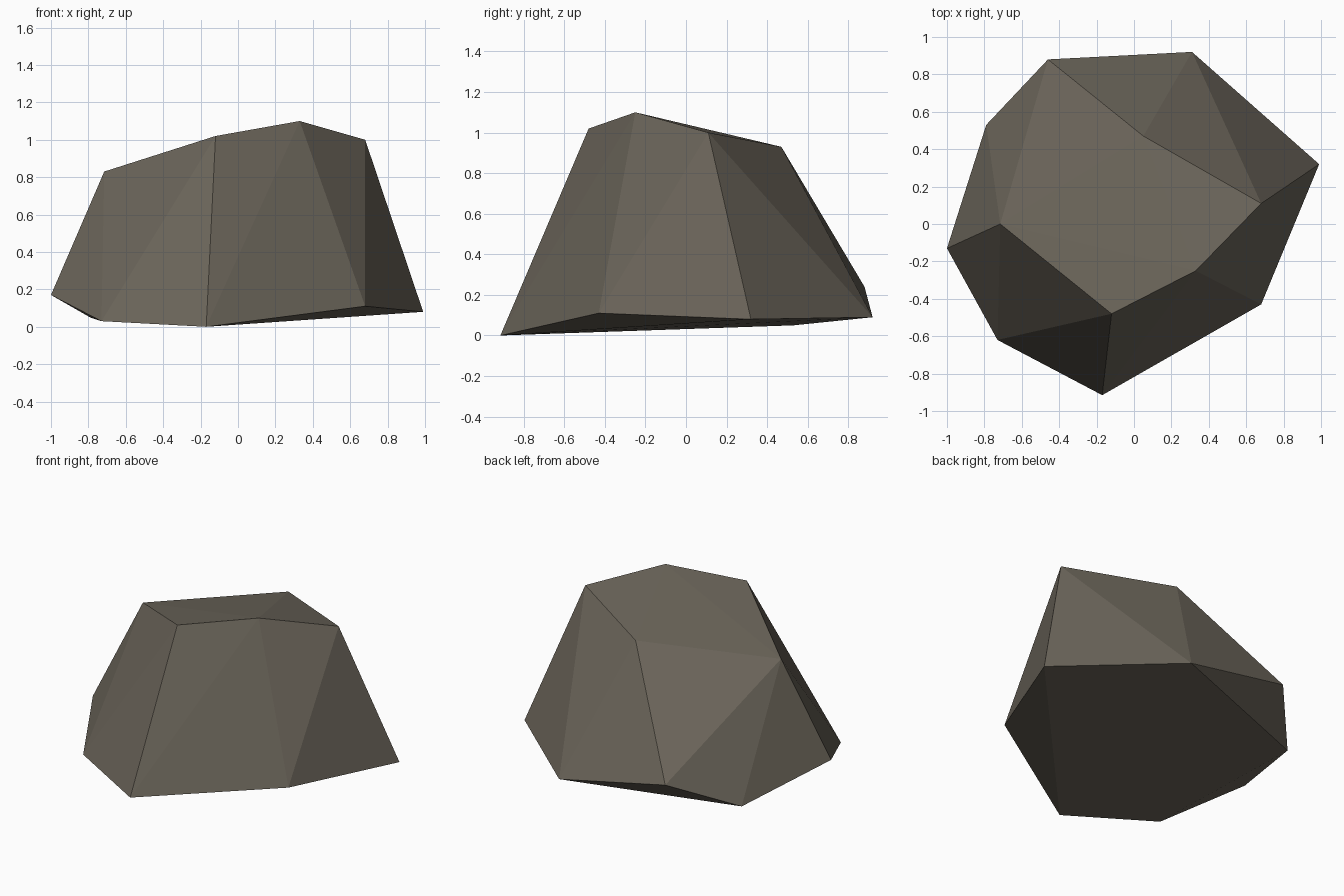
import bpy, bmesh

if "Cube" in bpy.data.objects:
    bpy.data.objects.remove(bpy.data.objects["Cube"])

# corner rings of the boulder
base = [(-0.46, 0.88, 0.24), (0.31, 0.92, 0.09), (0.99, 0.32, 0.08), (0.68, -0.43, 0.11),
        (-0.17, -0.915, 0.0), (-0.73, -0.62, 0.03), (-1.0, -0.13, 0.17), (-0.79, 0.53, 0.05)]
crown = [(-0.715, 0.0, 0.83), (-0.12, -0.48, 1.02), (0.33, -0.25, 1.10),
         (0.68, 0.11, 1.0), (0.05, 0.47, 0.93)]

# convex faceted stone wrapped around the corners
bm = bmesh.new()
for p in base + crown:
    bm.verts.new(p)
bmesh.ops.convex_hull(bm, input=bm.verts)
bmesh.ops.recalc_face_normals(bm, faces=bm.faces)
mesh = bpy.data.meshes.new("boulder")
bm.to_mesh(mesh)
bm.free()

# single stone colour
stone = bpy.data.materials.new("grey brown stone")
stone.diffuse_color = (0.147, 0.130, 0.102, 1)
stone.use_nodes = True
stone.node_tree.nodes["Principled BSDF"].inputs["Base Color"].default_value = stone.diffuse_color
mesh.materials.append(stone)
boulder = bpy.data.objects.new("boulder", mesh)
bpy.context.collection.objects.link(boulder)
